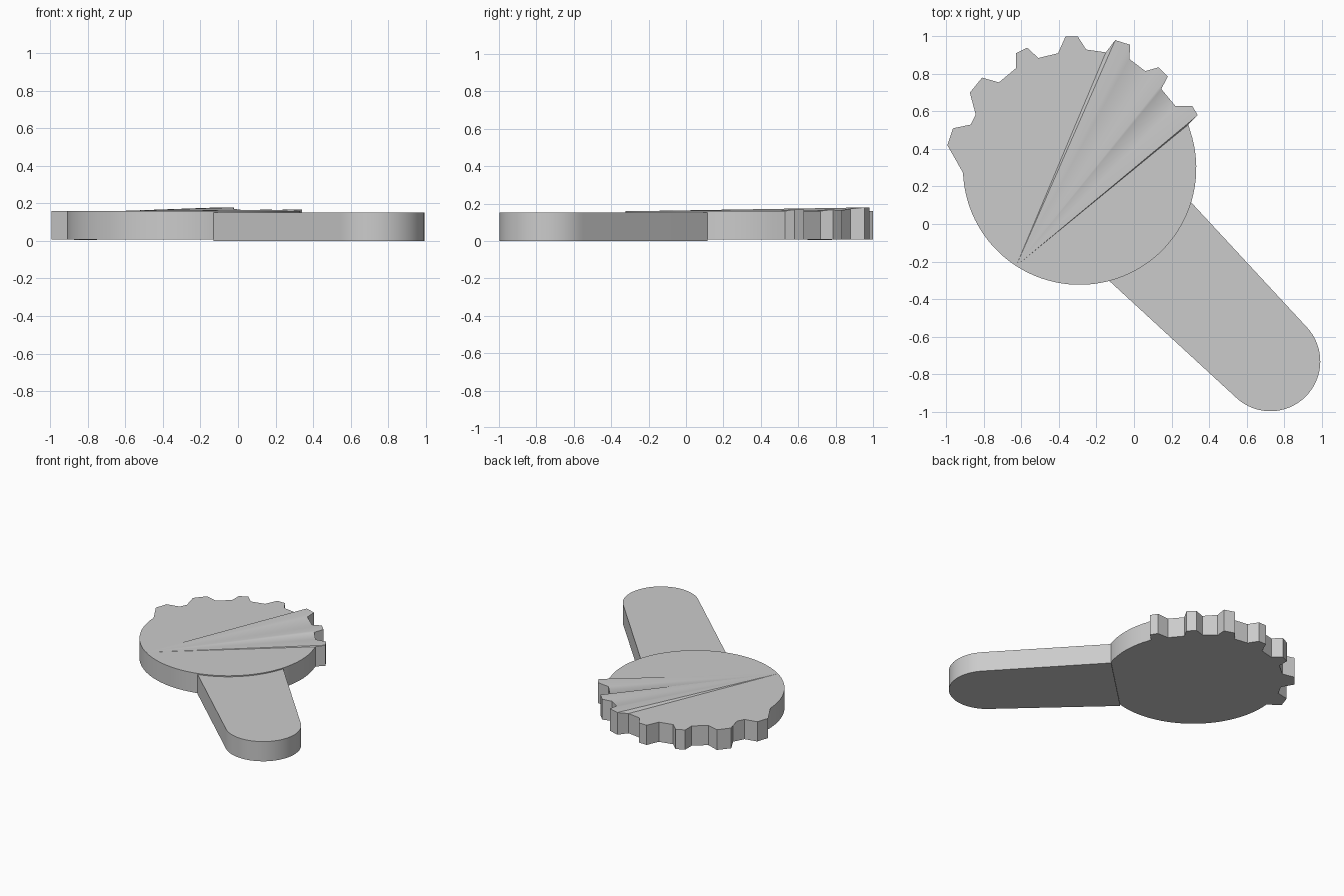
import bpy
import bmesh
from math import sin, cos, radians, pi
from mathutils import Vector

cube = bpy.data.objects.get("Cube")
if cube:
    bpy.data.objects.remove(cube, do_unlink=True)

grey = bpy.data.materials.new("light grey")
grey.use_nodes = True
colour = (0.6, 0.6, 0.6, 1)
grey.diffuse_color = colour
grey.node_tree.nodes["Principled BSDF"].inputs["Base Color"].default_value = colour


def arc(centre, radius, start, end, steps):
    """Points along an arc, with both ends, angles in degrees."""
    points = []
    for i in range(steps + 1):
        angle = radians(start + (end - start) * i / steps)
        points.append((centre[0] + radius * cos(angle), centre[1] + radius * sin(angle)))
    return points


def plate(name, outline, bottom, top, fan_start=None):
    """Extruded outline; bottom and top give the height of each outline point.
    With fan_start the top is folded into triangles around that point."""
    bm = bmesh.new()
    lower = [bm.verts.new((x, y, bottom(i))) for i, (x, y) in enumerate(outline)]
    upper = [bm.verts.new((x, y, top(i))) for i, (x, y) in enumerate(outline)]
    count = len(outline)
    for i in range(count):
        j = (i + 1) % count
        bm.faces.new((lower[i], lower[j], upper[j], upper[i]))
    bm.faces.new(lower)
    if fan_start is None:
        bm.faces.new(upper)
    else:
        for k in range(1, count - 1):
            a, b = (fan_start + k) % count, (fan_start + k + 1) % count
            bm.faces.new((upper[fan_start], upper[a], upper[b]))
    bmesh.ops.recalc_face_normals(bm, faces=bm.faces)
    mesh = bpy.data.meshes.new(name)
    bm.to_mesh(mesh)
    bm.free()
    mesh.materials.append(grey)
    obj = bpy.data.objects.new(name, mesh)
    bpy.context.collection.objects.link(obj)
    bpy.ops.object.select_all(action='DESELECT')
    obj.select_set(True)
    bpy.context.view_layer.objects.active = obj
    bpy.ops.object.shade_smooth_by_angle(angle=radians(30))
    return obj


# Toothed disc: each row is a valley, two tip corners and a falling corner (hundredths)
teeth = [
    ((-91, 35.5), (-99.5, 42), (-96.5, 51), (-87, 53)),
    ((-83, 61), (-87.5, 70), (-81, 78), (-72, 75.5)),
    ((-63, 83), (-63, 91), (-57, 94), (-51, 88.5)),
    ((-40.5, 91), (-36.5, 100), (-30, 100), (-25.5, 93)),
    ((-15, 91.5), (-10, 98), (-2, 95.5), (-2.5, 88)),
    ((6, 81.5), (13, 83.5), (18, 78.5), (14.5, 72)),
    ((22, 63), (31, 63), (34, 58), (29, 53)),
]
toothed_edge = [(x / 100, y / 100) for tooth in teeth for x, y in tooth]
round_edge = arc((-0.29, 0.298), 0.622, 21.8, -185, 60)[1:-1]
outline = toothed_edge + round_edge

# The fifth tooth is bent upward, which creases the disc across to the far rim
bent = 4 * 4
lifts = {bent + 1: 0.019, bent + 2: 0.019, bent + 3: 0.012,
         bent + 5: 0.005, bent + 6: 0.007, bent + 9: 0.007, bent + 10: 0.007}
crease_start = len(toothed_edge) + 41
plate("toothed_disc", outline,
      lambda i: 0.004 if i in (5, 6) else 0.008,
      lambda i: 0.16 + lifts.get(i, 0), crease_start)

# Handle: tapered arm with a rounded end, tucked under the disc on a straight edge
handle = [(-0.13, -0.305)] + arc((0.727, -0.732), 0.266, -133, 43, 32) + [(0.305, 0.115)]
plate("handle", handle, lambda i: 0.0, lambda i: 0.152)
